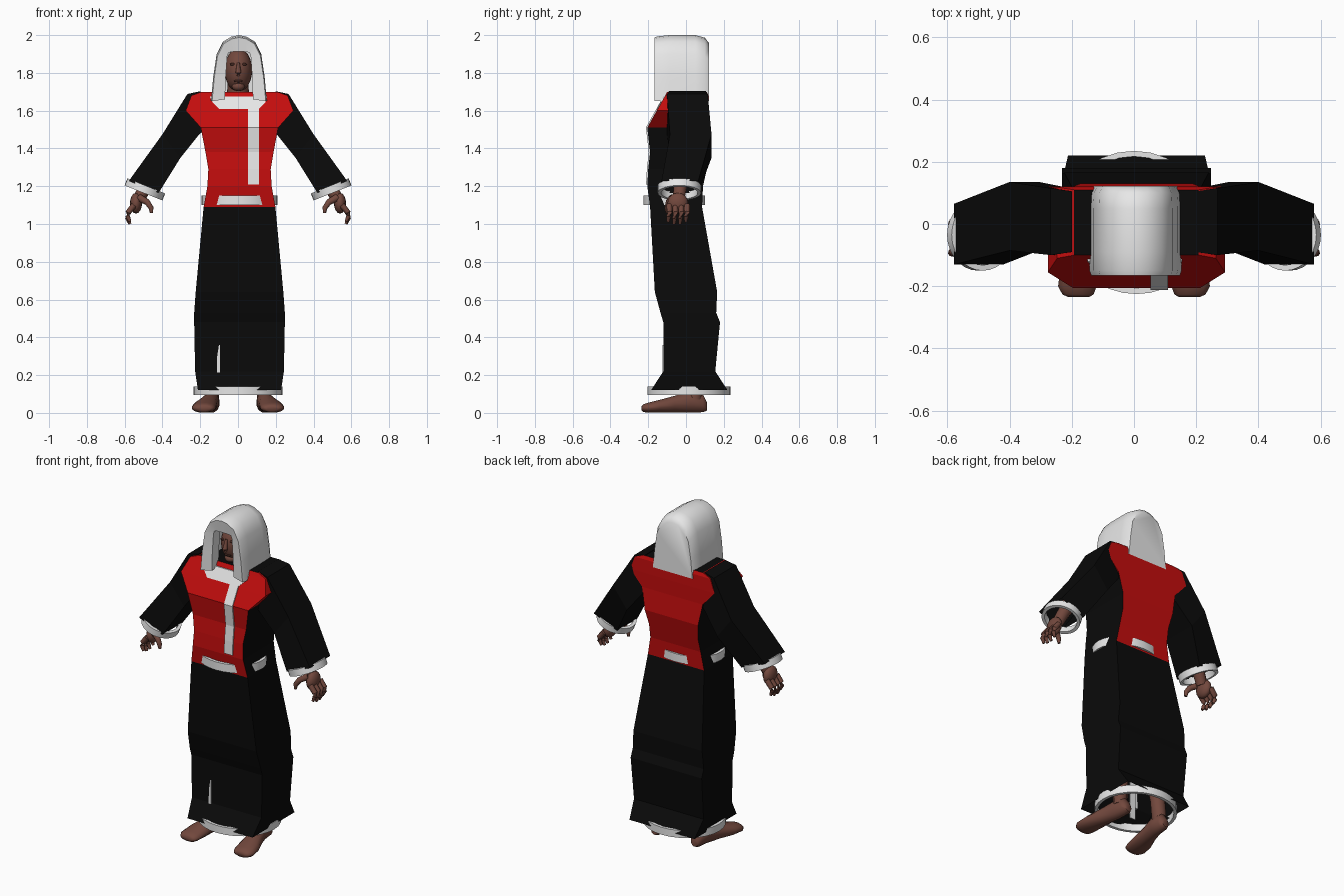
import bpy, bmesh, math
from mathutils import Vector, Matrix

cube = bpy.data.objects.get("Cube")
if cube:
    bpy.data.objects.remove(cube, do_unlink=True)


def material(name, rgb):
    m = bpy.data.materials.new(name)
    m.use_nodes = True
    m.diffuse_color = (*rgb, 1)
    m.node_tree.nodes["Principled BSDF"].inputs["Base Color"].default_value = (*rgb, 1)
    return m


BLACK = material("black_cloth", (.003, .003, .003))
RED = material("red_cloth", (.55, .004, .004))
WHITE = material("white_cloth", (.8, .8, .8))
SKIN = material("brown_skin", (.17, .065, .047))
DARK = material("dark_skin", (.06, .022, .016))


def finish(name, bm, mats, smooth=None):
    bmesh.ops.recalc_face_normals(bm, faces=bm.faces)
    me = bpy.data.meshes.new(name)
    bm.to_mesh(me)
    bm.free()
    for m in mats:
        me.materials.append(m)
    ob = bpy.data.objects.new(name, me)
    bpy.context.collection.objects.link(ob)
    if smooth:
        bpy.ops.object.select_all(action='DESELECT')
        ob.select_set(True)
        bpy.context.view_layer.objects.active = ob
        bpy.ops.object.shade_smooth_by_angle(angle=math.radians(smooth))
    return ob


def loft(name, sections, mats, caps=(True, True), cyclic=False, closed=True, smooth=None, rule=None):
    """Skin a row of equal-length point loops."""
    bm = bmesh.new()
    rows = [[bm.verts.new(p) for p in s] for s in sections]
    n = len(rows[0])
    pairs = list(zip(rows, rows[1:])) + ([(rows[-1], rows[0])] if cyclic else [])
    for a, b in pairs:
        for i in range(n if closed else n - 1):
            j = (i + 1) % n
            bm.faces.new((a[i], a[j], b[j], b[i]))
    if not cyclic:
        for use, row in zip(caps, (rows[0], rows[-1])):
            if use:
                bm.faces.new(row)
    if rule:
        bm.normal_update()
        for f in bm.faces:
            f.material_index = rule(f)
    return finish(name, bm, mats, smooth)


def tube(name, path, radii, mat, sides=8):
    pts = [Vector(p) for p in path]
    secs = []
    for i, p in enumerate(pts):
        d = pts[min(i + 1, len(pts) - 1)] - pts[max(i - 1, 0)]
        q = d.to_track_quat('Z', 'Y')
        secs.append([p + q @ Vector((radii[i] * math.cos(t), radii[i] * math.sin(t), 0))
                     for t in (math.tau * k / sides for k in range(sides))])
    return loft(name, secs, [mat], smooth=60)


def ball(name, centre, size, mat, seg=20):
    bm = bmesh.new()
    bmesh.ops.create_uvsphere(bm, u_segments=seg, v_segments=seg // 2, radius=1,
                              matrix=Matrix.Translation(centre) @ Matrix.Diagonal((*size, 1)))
    return finish(name, bm, [mat], 60)


def band(name, centre, rx, ry, height, tilt=0, thick=.018):
    """Flat hollow ring of cloth trim."""
    turn = Matrix.Translation(centre) @ Matrix.Rotation(tilt, 4, 'Y')
    secs = []
    for k in range(28):
        c, s = math.cos(math.tau * k / 28), math.sin(math.tau * k / 28)
        secs.append([turn @ Vector(((rx - t) * c, (ry - t) * s, h)) for t, h in
                     ((0, -height / 2), (0, height / 2), (thick, height / 2), (thick, -height / 2))])
    return loft(name, secs, [WHITE], cyclic=True, smooth=40)


def box_ring(z, w, front, back, shift=.008):
    return [(shift - w, front, z), (shift + w, front, z), (shift + w, back, z), (shift - w, back, z)]


# Torso: red front, back and yoke, black sides and top
TORSO = [(1.09, .19, -.19, .085), (1.2, .17, -.205, .09), (1.29, .165, -.2, .11),
         (1.38, .18, -.19, .13), (1.51, .205, -.205, .12), (1.6, .285, -.155, .12),
         (1.68, .255, -.11, .118), (1.7, .2, -.1, .11)]


def torso_rule(f):
    c = f.calc_center_median()
    return int(c.z < 1.695 and (abs(f.normal.y) > .6 or c.z > 1.51))


loft("robe_torso", [box_ring(*r) for r in TORSO], [BLACK, RED], caps=(False, True), rule=torso_rule)

# Skirt, open at the hem
SKIRT = [(1.09, .19, -.19, .085), (.64, .232, -.165, .165), (.53, .24, -.135, .16),
         (.48, .24, -.12, .18), (.22, .235, -.12, .155), (.12, .22, -.185, .22)]
loft("robe_skirt", [box_ring(*r) for r in SKIRT], [BLACK], caps=(False, False))

# White trim bands
band("hem_trim", (0, .015, .118), .235, .22, .045)
band("belt", (.008, -.0625, 1.125), .2, .1625, .05)


def front_y(z):
    for a, b in zip(TORSO, TORSO[1:]):
        if a[0] <= z <= b[0]:
            return a[2] + (b[2] - a[2]) * (z - a[0]) / (b[0] - a[0])


def chest_plate(name, rows):
    """Thin cloth lying on the front of the torso."""
    secs = [[(x, front_y(z) - d, z) for x, d in ((x0, .007), (x1, .007), (x1, 0), (x0, 0))]
            for z, x0, x1 in rows]
    loft(name, secs, [WHITE])


chest_plate("collar", [(1.61, -.1, .11), (1.645, -.135, .145), (1.675, -.15, .155)])
chest_plate("scarf_tail", [(z, .053, .11) for z in (1.21, 1.29, 1.38, 1.51, 1.6, 1.63)])

# Lining sliver showing through the front of the skirt
loft("skirt_slit", [[(x, y, z) for x, y in ((-.1 - w, -.124), (-.095, -.124), (-.095, -.1), (-.1 - w, -.1))]
                    for z, w in ((.21, .012), (.3, .01), (.36, .001))], [WHITE])
loft("inner_lining", [[(x, y, z) for x, y in ((-.09, -.1), (-.05, -.1), (-.05, -.094), (-.09, -.094))]
                      for z in (.13, .6)], [WHITE])

# Hood: opening lining, front rim, crown, rounded back
OUTER = [(.148, 1.65), (.136, 1.78), (.118, 1.9), (.085, 1.965), (.04, 1.992), (0, 2)]
OPENING = [(.074, 1.66), (.07, 1.78), (.062, 1.89), (.055, 1.908), (.03, 1.912), (0, 1.912)]


def arch(half, y, kx=1, kz=1):
    pts = [(x * kx, 1.65 + (z - 1.65) * kz) for x, z in half]
    return [(x + .005, y, z) for x, z in pts] + [(.005 - x, y, z) for x, z in pts[-2::-1]]


loft("hood", [arch(OPENING, -.09), arch(OPENING, -.155), arch(OUTER, -.166, .96, .965),
              arch(OUTER, -.15, 1, .98), arch(OUTER, -.09), arch(OUTER, .05),
              arch(OUTER, .1, .98, .96), arch(OUTER, .122, .9, .88)],
     [WHITE], caps=(False, True), closed=False, smooth=50)

# Head, neck and face
ball("head", (.002, -.03, 1.815), (.073, .09, .115), SKIN, 24)
tube("neck", [(0, .01, 1.6), (0, 0, 1.78)], [.06, .055], SKIN, 12)
ball("chin", (.002, -.075, 1.728), (.035, .032, .025), SKIN, 12)
tube("nose", [(.002, -.115, 1.855), (.002, -.128, 1.8), (.002, -.118, 1.788)], [.007, .015, .009], SKIN)
ball("mouth", (.002, -.104, 1.757), (.024, .008, .007), DARK, 12)

for s, side in ((1, "left"), (-1, "right")):
    ball(side + "_eye", (.002 + s * .03, -.106, 1.845), (.016, .008, .007), DARK, 12)

    # Sleeve as a square tube: outer edge, inner edge, front and back depth
    sleeve = [(.2, 1.703, .17, 1.5, -.09, .105), (.268, 1.688, .205, 1.475, -.1, .115),
              (.4, 1.475, .305, 1.35, -.085, .135), (.578, 1.228, .42, 1.165, -.13, .065)]
    loft(side + "_sleeve", [[(s * xo, f, zo), (s * xo, b, zo), (s * xi, b, zi), (s * xi, f, zi)]
                            for xo, zo, xi, zi, f, b in sleeve], [BLACK], caps=(True, False))
    band(side + "_cuff", (s * .493, -.035, 1.183), .108, .115, .04, tilt=-s * .38)

    # Forearm, hand and fingers
    tube(side + "_forearm", [(s * .42, .02, 1.36), (s * .49, -.03, 1.2), (s * .525, -.04, 1.13)],
         [.05, .036, .032], SKIN, 10)
    ball(side + "_palm", (s * .54, -.043, 1.11), (.032, .055, .055), SKIN, 16)
    for k in range(4):
        y = -.088 + k * .031
        drop = .012 if k in (0, 3) else 0
        tube(f"{side}_finger_{k + 1}", [(s * .55, y, 1.1), (s * .582, y, 1.06),
                                       (s * .585, y - .004, 1.03 + drop), (s * .572, y - .006, 1 + drop)],
             [.016, .015, .013, .008], SKIN)
    tube(side + "_thumb", [(s * .525, -.07, 1.14), (s * .48, -.092, 1.115), (s * .46, -.1, 1.085),
                           (s * .458, -.1, 1.058)], [.02, .017, .014, .008], SKIN)

    # Leg and foot
    tube(side + "_leg", [(s * .14, .05, .07), (s * .135, .045, .2), (s * .125, .02, .45), (s * .11, -.02, .8)],
         [.04, .042, .06, .07], SKIN, 12)
    foot = [(.112, .135, .022, .012, .055), (.09, .135, .038, .002, .1), (.02, .14, .042, 0, .115),
            (-.06, .158, .05, 0, .092), (-.14, .175, .064, 0, .07), (-.2, .182, .064, 0, .055),
            (-.226, .18, .052, .004, .046), (-.235, .178, .035, .012, .036)]
    loft(side + "_foot", [[(s * (xc + w * math.cos(t)), y, (lo + hi) / 2 + (hi - lo) / 2 * math.sin(t))
                           for t in (math.tau * (k + .5) / 12 for k in range(12))]
                          for y, xc, w, lo, hi in foot], [SKIN], smooth=60)
